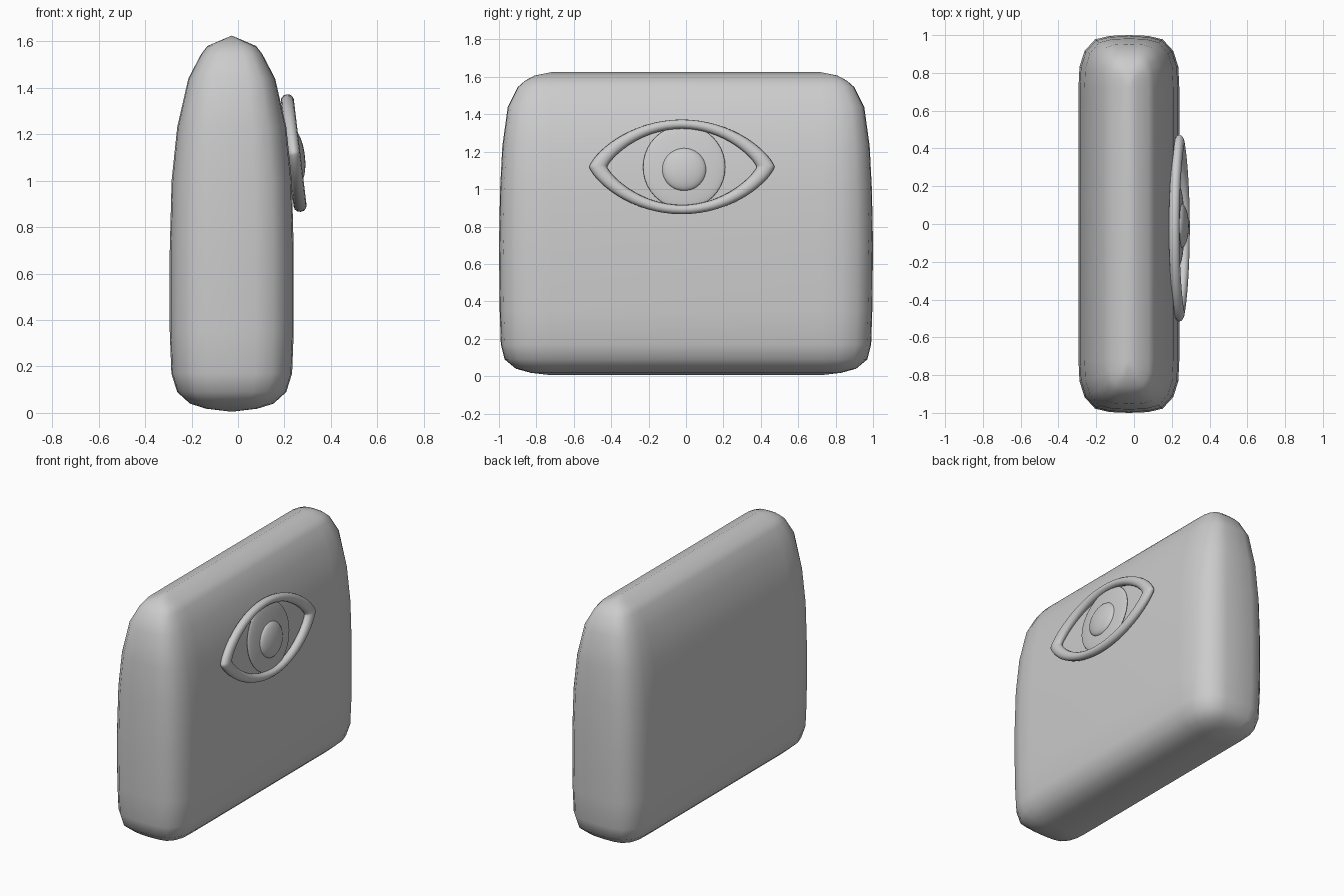
import bpy, bmesh
from math import sin, cos, pi, copysign
from mathutils import Vector

if "Cube" in bpy.data.objects:
    bpy.data.objects.remove(bpy.data.objects["Cube"])

TILT = 0.12  # lean of the eye, following the tapering face


def mesh_object(name, bm):
    bmesh.ops.remove_doubles(bm, verts=bm.verts, dist=1e-4)
    bmesh.ops.recalc_face_normals(bm, faces=bm.faces)
    me = bpy.data.meshes.new(name)
    bm.to_mesh(me)
    bm.free()
    for p in me.polygons:
        p.use_smooth = True
    ob = bpy.data.objects.new(name, me)
    bpy.context.collection.objects.link(ob)
    return ob


def bridge(bm, a, b):
    n = len(a)
    for i in range(n):
        j = (i + 1) % n
        bm.faces.new((a[i], a[j], b[j], b[i]))


# Body: rounded plan section lofted through levels (z, half width, end bulge)
FLAT = 0.72
levels = [(0.005, 0, 0), (0.018, 0.11, 0.11), (0.04, 0.18, 0.19),
          (0.09, 0.235, 0.25), (0.17, 0.26, 0.27), (0.35, 0.267, 0.276),
          (0.70, 0.267, 0.28), (1.0, 0.259, 0.274), (1.23, 0.235, 0.262),
          (1.44, 0.187, 0.233), (1.545, 0.132, 0.18), (1.58, 0.105, 0.14),
          (1.607, 0.042, 0.09), (1.625, 0, 0)]
quarter = [(1, 0), (0.98, 0.40), (0.88, 0.70), (0.67, 0.92), (0.38, 0.985), (0, 1)]
end = quarter + [(-x, y) for x, y in quarter[-2::-1]]
plan = [(x, y, 1) for x, y in end] + [(-x, -y, -1) for x, y in end]
bm = bmesh.new()
rings = [[bm.verts.new((-0.027 + x * w, s * FLAT + y * e, z)) for x, y, s in plan]
         for z, w, e in levels]
for a, b in zip(rings, rings[1:]):
    bridge(bm, a, b)
mesh_object("body", bm)

# Eye rim: rounded band between an outer and an inner almond outline
origin = Vector((0.24, -0.022, 1.119))
across = Vector((0, 1, 0))
up = Vector((-sin(TILT), 0, cos(TILT)))
out = Vector((cos(TILT), 0, sin(TILT)))


def almond(t, a, b, p):
    c = cos(t)
    return origin + across * a * sin(t) + up * copysign(b * abs(c) ** p, c)


N, M = 64, 12
bm = bmesh.new()
rings = []
for i in range(N):
    t = 2 * pi * i / N
    o, n = almond(t, 0.495, 0.255, 1.5), almond(t, 0.40, 0.205, 1.6)
    mid, half = (o + n) / 2, (o - n) / 2
    rings.append([bm.verts.new(mid + half * cos(2 * pi * k / M) + out * 0.028 * sin(2 * pi * k / M))
                  for k in range(M)])
for i in range(N):
    bridge(bm, rings[i], rings[(i + 1) % N])
mesh_object("eye_rim", bm)


# Iris and pupil: flattened domes
def dome(name, loc, size):
    bm = bmesh.new()
    bmesh.ops.create_uvsphere(bm, u_segments=32, v_segments=20, radius=1)
    ob = mesh_object(name, bm)
    ob.location, ob.scale = loc, size
    ob.rotation_euler = (0, -TILT, 0)


dome("iris", (0.232, -0.01, 1.118), (0.024, 0.22, 0.225))
dome("pupil", (0.25, -0.01, 1.105), (0.038, 0.118, 0.115))
